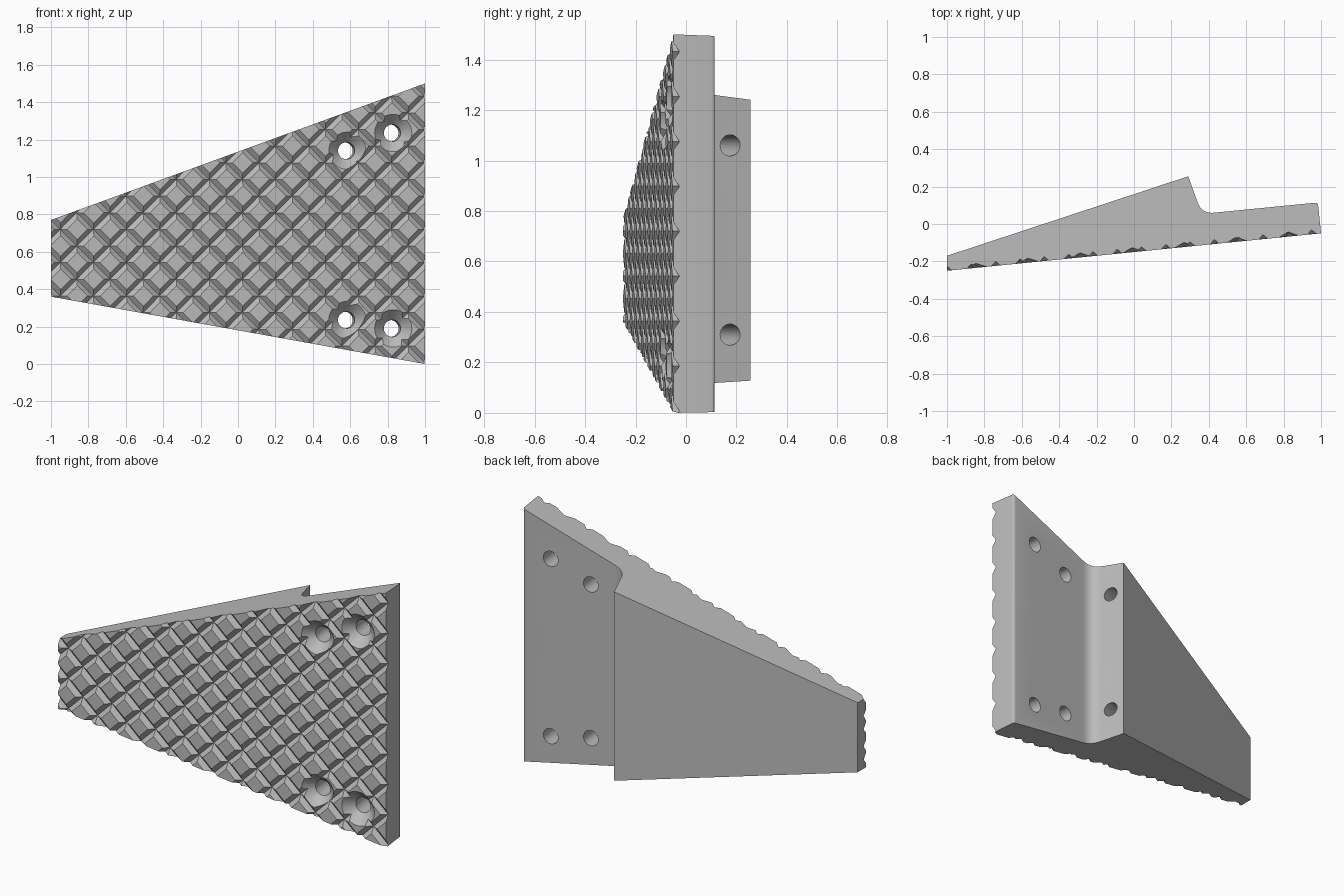
import bpy, bmesh, math
from mathutils import Vector, Matrix

if "Cube" in bpy.data.objects:
    bpy.data.objects.remove(bpy.data.objects["Cube"])

grey = bpy.data.materials.new("plain grey")
grey.use_nodes = True
grey.diffuse_color = (0.5, 0.5, 0.5, 1)
grey.node_tree.nodes["Principled BSDF"].inputs["Base Color"].default_value = (0.5, 0.5, 0.5, 1)

UP = Vector((0, 0, 1))
EDGE = Vector((1, -0.05, 0))                      # wide end of the front face
ALONG = Vector((-2, -0.2, 0)).normalized()        # along the front face
INWARD = Vector((-0.2, 2, 0)).normalized()        # into the plate


def rounded(before, corner, after, length, steps):
    """Points that round a profile corner."""
    a, c, b = (Vector(p) for p in (before, corner, after))
    a = c + (a - c).normalized() * length
    b = c + (b - c).normalized() * length
    ts = [i / steps for i in range(steps + 1)]
    return [a * (1 - t) ** 2 + c * 2 * t * (1 - t) + b * t * t for t in ts]


def make_object(name, bm):
    bmesh.ops.recalc_face_normals(bm, faces=bm.faces)
    mesh = bpy.data.meshes.new(name)
    bm.to_mesh(mesh)
    bm.free()
    mesh.materials.append(grey)
    obj = bpy.data.objects.new(name, mesh)
    bpy.context.collection.objects.link(obj)
    return obj


def add_rod(bm, centre, axis, r1, r2, length, sides, side_dir):
    """Cone or cylinder with its first corner towards side_dir."""
    z = axis.normalized()
    x = side_dir.normalized()
    frame = Matrix((x, z.cross(x), z)).transposed().to_4x4()
    bmesh.ops.create_cone(bm, cap_ends=True, segments=sides, radius1=r1, radius2=r2,
                          depth=length, matrix=Matrix.Translation(centre) @ frame)


def volume(mesh):
    bm = bmesh.new()
    bm.from_mesh(mesh)
    size = bm.calc_volume(signed=True)
    bm.free()
    return size


def cut(target, name, bm):
    """Subtract a shape and bake it, keeping the first solver that gives a sound solid."""
    cutter = make_object(name, bm)
    cutter.hide_render = True
    before = volume(target.data)
    mod = target.modifiers.new(name, 'BOOLEAN')
    mod.operation = 'DIFFERENCE'
    mod.object = cutter
    for solver in ('MANIFOLD', 'EXACT'):
        mod.solver = solver
        bpy.context.view_layer.update()
        graph = bpy.context.evaluated_depsgraph_get()
        result = bpy.data.meshes.new_from_object(target.evaluated_get(graph))
        if 0.8 * before < volume(result) < 0.99999 * before:
            target.data = result
            break
    target.modifiers.clear()
    bpy.data.objects.remove(cutter)


# Tapered plate with a stepped back
front_end, back_end = (1, -0.05), (0.983, 0.115)
floor_corner, ridge = (0.363, 0.054), (0.29, 0.255)
profile = [Vector((-1, -0.25)), Vector(front_end)]
profile += rounded(front_end, back_end, floor_corner, 0.015, 4)
profile += rounded(back_end, floor_corner, ridge, 0.065, 10)
profile += [Vector(ridge), Vector((-1, -0.17))]

bm = bmesh.new()
low = [bm.verts.new((p.x, p.y, 0.18 * (1 - p.x))) for p in profile]
high = [bm.verts.new((p.x, p.y, 1.5 - 0.365 * (1 - p.x))) for p in profile]
bm.faces.new(low)
bm.faces.new(high)
for i in range(len(low)):
    j = (i + 1) % len(low)
    bm.faces.new((low[i], low[j], high[j], high[i]))
plate = make_object("tapered_plate", bm)

# Crossed diagonal grooves on the front
pitch = 0.178
for name, slope, radius in (("rising_grooves", 1, 0.03), ("falling_grooves", -1, 0.0305)):
    bm = bmesh.new()
    for k in range(-24, 24):
        height = 0.72 + k * pitch + slope
        if abs(height - 0.75) < 1.7:
            add_rod(bm, EDGE + ALONG + UP * height - INWARD * 0.006, ALONG + UP * slope,
                    radius, radius, 5, 4, INWARD)
    cut(plate, name, bm)

# Countersunk screw holes
bm_hole, bm_sink = bmesh.new(), bmesh.new()
for x, z in ((0.585, 1.14), (0.83, 1.235), (0.585, 0.235), (0.83, 0.19)):
    mouth = Vector((x, -0.15 + 0.1 * x, z))
    add_rod(bm_hole, mouth + INWARD * 0.1, INWARD, 0.045, 0.045, 0.4, 32, UP)
    add_rod(bm_sink, mouth + INWARD * 0.025, INWARD, 0.12, 0.03, 0.09, 32, UP)
cut(plate, "countersinks", bm_sink)
cut(plate, "screw_holes", bm_hole)

# Blind holes in the step wall
bm = bmesh.new()
bore = Vector((-1.29, -0.425, 0)).normalized()
for z in (1.06, 0.31):
    add_rod(bm, Vector((0.319, 0.175, z)) + bore * 0.15, bore, 0.042, 0.042, 0.5, 32, UP)
cut(plate, "step_holes", bm)

bpy.ops.object.select_all(action='DESELECT')
plate.select_set(True)
bpy.context.view_layer.objects.active = plate
bpy.ops.object.shade_smooth_by_angle(angle=math.radians(25))
